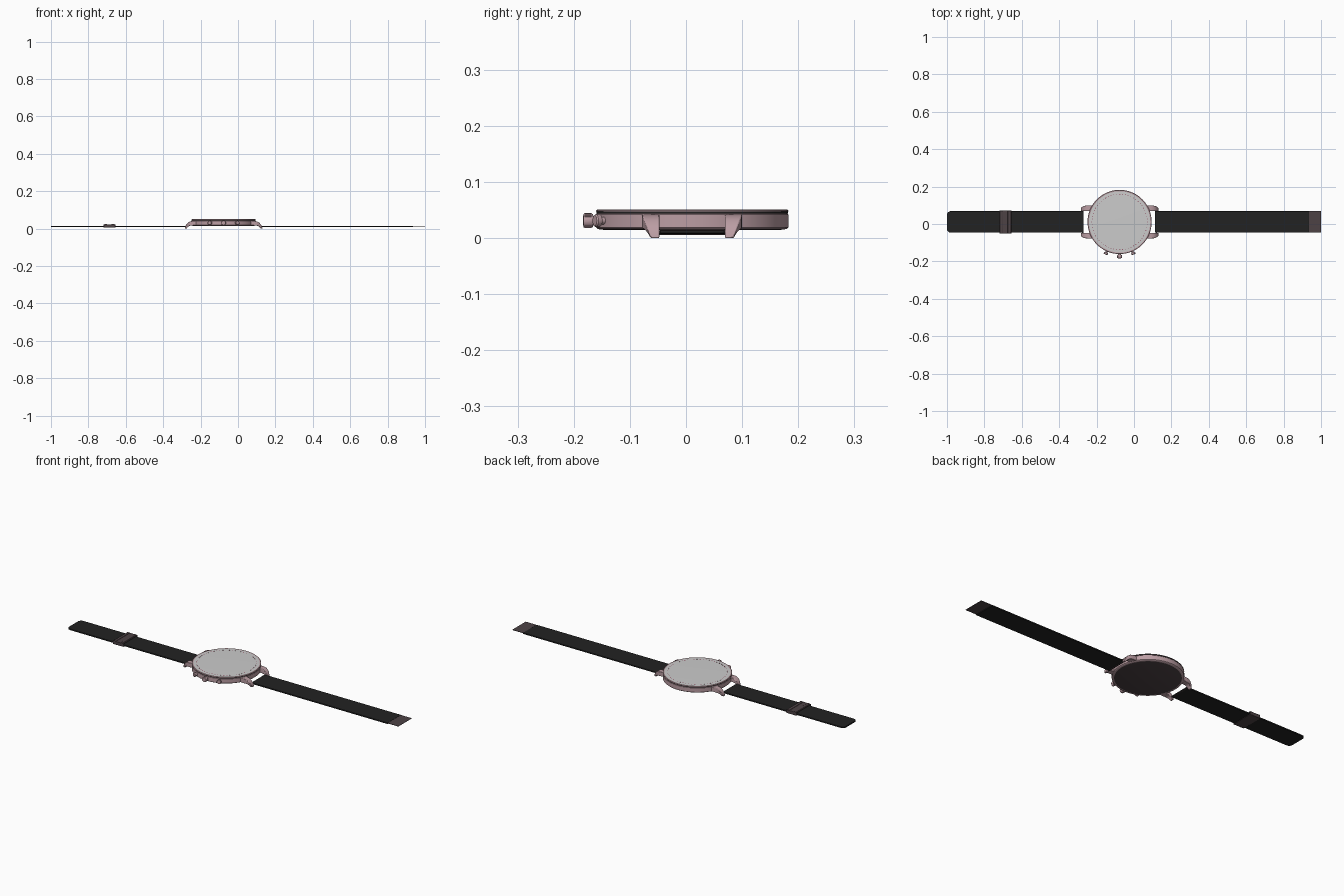
import bpy, bmesh, math
from mathutils import Matrix, Vector

if "Cube" in bpy.data.objects:
    bpy.data.objects.remove(bpy.data.objects["Cube"])

CX, CY = -0.077, 0.011      # centre of the watch case


def material(name, rgb):
    m = bpy.data.materials.new(name)
    m.diffuse_color = (*rgb, 1)
    m.use_nodes = True
    m.node_tree.nodes["Principled BSDF"].inputs["Base Color"].default_value = m.diffuse_color
    return m


ROSE = material("rose_metal", (0.50, 0.34, 0.37))
DARK = material("dark_metal", (0.075, 0.055, 0.06))
BLACK = material("black_band", (0.016, 0.016, 0.016))
RED = material("red_marks", (0.25, 0.04, 0.08))


def finish(bm, name, mat=None, bevel=0, segments=2):
    bmesh.ops.remove_doubles(bm, verts=bm.verts, dist=1e-6)
    bmesh.ops.recalc_face_normals(bm, faces=bm.faces)
    me = bpy.data.meshes.new(name)
    bm.to_mesh(me)
    bm.free()
    ob = bpy.data.objects.new(name, me)
    bpy.context.collection.objects.link(ob)
    if mat:
        me.materials.append(mat)
    if bevel:
        mod = ob.modifiers.new("bevel", 'BEVEL')
        mod.width, mod.segments = bevel, segments
        mod.limit_method = 'ANGLE'
    bpy.ops.object.select_all(action='DESELECT')
    ob.select_set(True)
    bpy.context.view_layer.objects.active = ob
    bpy.ops.object.shade_smooth_by_angle(angle=math.radians(35))
    return ob


def lathe(name, profile, mat=None, steps=96, matrix=None, closed=False):
    """Spin (radius, height) points about z, then place with matrix."""
    bm = bmesh.new()
    vs = [bm.verts.new((r, 0, h)) for r, h in profile]
    pairs = list(zip(vs, vs[1:])) + ([(vs[-1], vs[0])] if closed else [])
    es = [bm.edges.new(p) for p in pairs]
    bmesh.ops.spin(bm, geom=vs + es, cent=(0, 0, 0), axis=(0, 0, 1),
                   angle=2 * math.pi, steps=steps, use_merge=True)
    bm.transform(matrix or Matrix.Translation((CX, CY, 0)))
    return finish(bm, name, mat)


def slab(name, outline, z0, z1, mat, bevel=0):
    """Extrude an xy outline from z0 to z1."""
    bm = bmesh.new()
    f = bm.faces.new([bm.verts.new((x, y, z0)) for x, y in outline])
    up = bmesh.ops.extrude_face_region(bm, geom=[f])["geom"]
    bmesh.ops.translate(bm, vec=(0, 0, z1 - z0),
                        verts=[v for v in up if isinstance(v, bmesh.types.BMVert)])
    return finish(bm, name, mat, bevel)


def rect(x0, x1, half):
    return [(x0, CY - half), (x1, CY - half), (x1, CY + half), (x0, CY + half)]


# case, gasket, bezel and glass
lathe("case_body", [(0, .0152), (.164, .0152), (.169, .0165), (.1715, .019),
                    (.1715, .042), (.169, .0445), (0, .0445)], ROSE)
lathe("case_back", [(0, .0145), (.158, .0145), (.161, .0155)], DARK)
lathe("gasket", [(.160, .044), (.1705, .044), (.1705, .0475), (.160, .0475)],
      BLACK, closed=True)
lathe("bezel", [(.160, .0470), (.1715, .0470), (.1715, .0490), (.1695, .0508),
                (.1655, .0508), (.160, .0495)], ROSE, closed=True)
lathe("glass", [(0, .0508), (.150, .0507), (.1655, .0503), (.1655, .046), (0, .046)])

# ring of minute marks
bm = bmesh.new()
for i in range(60):
    long = .007 if i % 5 == 0 else .004
    bmesh.ops.create_cube(bm, size=1, matrix=Matrix.Translation((CX, CY, .0508))
                          @ Matrix.Rotation(i * math.tau / 60, 4, 'Z')
                          @ Matrix.Translation((.148, 0, 0))
                          @ Matrix.Diagonal((.003, long, .0008, 1)))
finish(bm, "minute_marks", RED)

# lugs: stations of (top x, top z, bottom x, bottom z, outer y)
STATIONS = [(.135, .0420, .135, .018, .089), (.165, .0415, .165, .017, .089),
            (.180, .0385, .176, .0165, .088), (.192, .0310, .184, .0145, .085),
            (.201, .0200, .190, .0100, .081), (.206, .0090, .1945, .005, .077),
            (.208, .0000, .1975, .000, .074)]
INNER = .0585
for sx, side in ((-1, "left"), (1, "right")):
    for sy, end in ((-1, "front"), (1, "back")):
        bm = bmesh.new()
        rings = []
        for xt, zt, xb, zb, yo in STATIONS:
            rings.append([bm.verts.new((CX + sx * x, CY + sy * y, z)) for x, y, z in
                          ((xt, INNER, zt), (xt, yo, zt), (xb, yo, zb), (xb, INNER, zb))])
        for a, b in zip(rings, rings[1:]):
            for i in range(4):
                j = (i + 1) % 4
                bm.faces.new((a[i], a[j], b[j], b[i]))
        bm.faces.new(rings[0])
        bm.faces.new(rings[-1])
        finish(bm, f"lug_{side}_{end}", ROSE, .002)
    # spring bar between the lugs
    lathe(f"spring_bar_{side}", [(0, -.062), (.003, -.062), (.003, .062), (0, .062)],
          DARK, 12, Matrix.Translation((CX + sx * .197, CY, .0105))
          @ Matrix.Rotation(math.pi / 2, 4, 'X'))


# crown and pushers along the front edge
def radial(angle):
    return (Matrix.Translation((CX, CY, .031)) @ Matrix.Rotation(angle, 4, 'Z')
            @ Matrix.Rotation(math.pi / 2, 4, 'X'))


lathe("crown", [(0, .165), (.008, .165), (.008, .176), (.0115, .177), (.0125, .179),
                (.0125, .192), (.0115, .194), (0, .1945)], ROSE, 32, radial(0))
bm = bmesh.new()
for i in range(20):
    bmesh.ops.create_cube(bm, size=1, matrix=radial(0)
                          @ Matrix.Rotation(i * math.tau / 20, 4, 'Z')
                          @ Matrix.Translation((.0125, 0, .1855))
                          @ Matrix.Diagonal((.0015, .0018, .012, 1)))
finish(bm, "crown_ridges", ROSE)
for s, side in ((-1, "left"), (1, "right")):
    lathe(f"pusher_{side}", [(0, .165), (.0065, .165), (.0065, .178), (.0105, .179),
                             (.0115, .181), (.0115, .187), (.0095, .1895), (0, .190)],
          ROSE, 32, radial(s * math.radians(23.5)))

# straps, the left one with rounded tip corners
HALF, R = .0575, .02
tip = [(-.27, CY - HALF), (-.27, CY + HALF)]
for sy, start in ((1, 90), (-1, 180)):
    for k in range(7):
        a = math.radians(start + k * 15)
        tip.append((-1 + R + R * math.cos(a), CY + sy * (HALF - R) + R * math.sin(a)))
slab("strap_left", tip, .0085, .0155, BLACK, .001)
slab("strap_right", rect(.113, .935, HALF), .0085, .0155, BLACK, .001)

# flat end plate on the right strap
slab("end_plate", rect(.933, 1.0, HALF), .0125, .0145, DARK)

# sliding clasp: hollow frame around the left strap, with raised ribs
bm = bmesh.new()
loops = [[bm.verts.new((x, CY + sy * h, z)) for sy, z in
          ((-1, z0), (1, z0), (1, z1), (-1, z1))]
         for x, h, z0, z1 in ((-.718, .062, .0055, .0235), (-.656, .062, .0055, .0235),
                              (-.656, .0580, .008, .0200), (-.718, .0580, .008, .0200))]
for k in range(4):
    a, b = loops[k], loops[(k + 1) % 4]
    for i in range(4):
        j = (i + 1) % 4
        bm.faces.new((a[i], a[j], b[j], b[i]))
finish(bm, "clasp_frame", DARK, .0015)
for n, x in enumerate((-.708, -.668)):
    slab(f"clasp_rib_{n + 1}", rect(x - .007, x + .007, .060), .020, .0255, DARK, .001)
